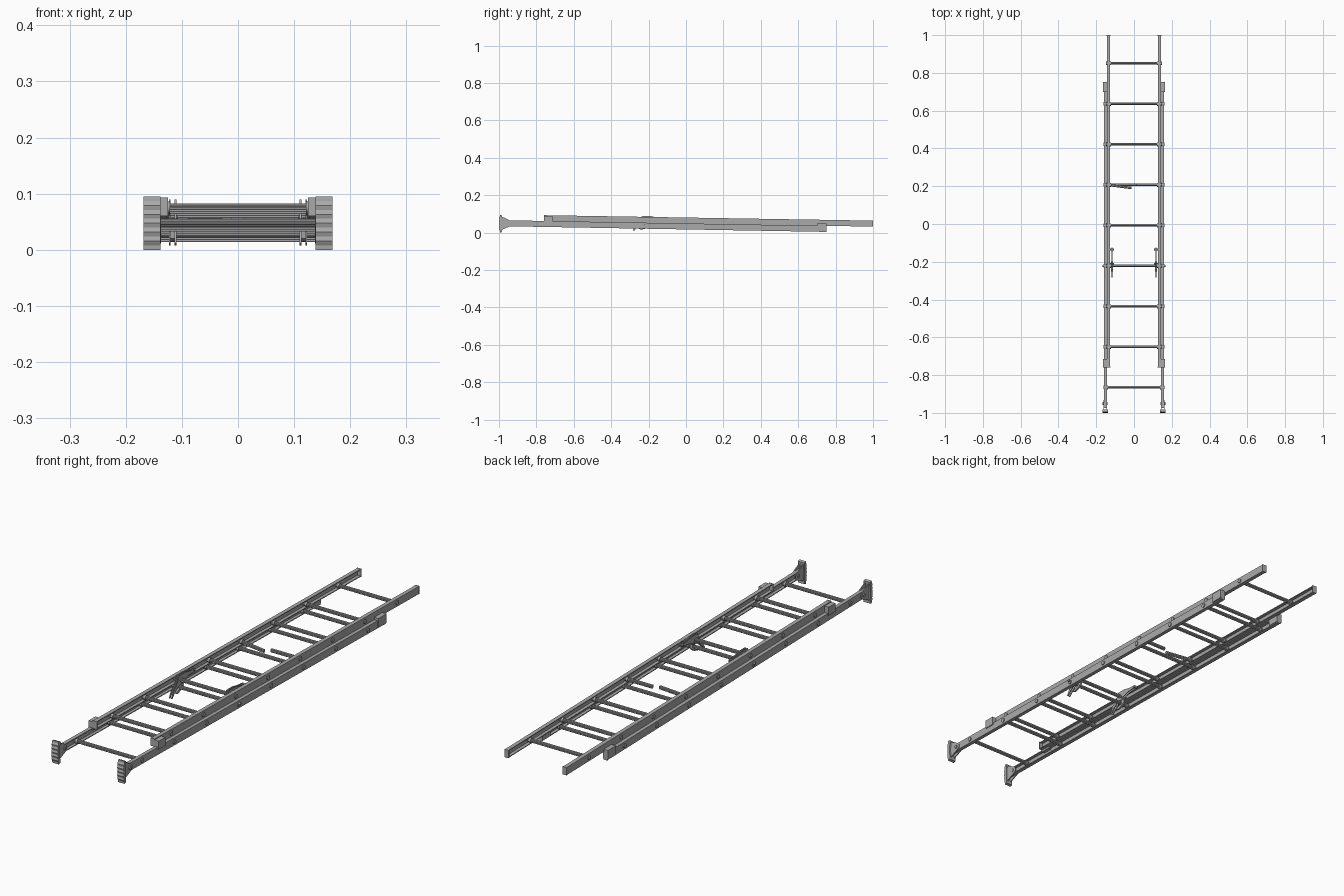
import bpy, bmesh, math
from mathutils import Vector

if "Cube" in bpy.data.objects:
    bpy.data.objects.remove(bpy.data.objects["Cube"])

metal = bpy.data.materials.new("aluminium grey")
metal.diffuse_color = (0.40, 0.40, 0.40, 1)
metal.use_nodes = True
metal.node_tree.nodes["Principled BSDF"].inputs["Base Color"].default_value = metal.diffuse_color


def sweep(name, ring_a, ring_b):
    """Solid between two matching rings of points."""
    bm = bmesh.new()
    a = [bm.verts.new(p) for p in ring_a]
    b = [bm.verts.new(p) for p in ring_b]
    n = len(a)
    for i in range(n):
        j = (i + 1) % n
        bm.faces.new((a[i], a[j], b[j], b[i]))
    bm.faces.new(a)
    bm.faces.new(b)
    bmesh.ops.recalc_face_normals(bm, faces=bm.faces)
    me = bpy.data.meshes.new(name)
    bm.to_mesh(me)
    bm.free()
    me.materials.append(metal)
    ob = bpy.data.objects.new(name, me)
    bpy.context.collection.objects.link(ob)
    return ob


def box(name, x0, x1, y0, y1, z0, z1):
    def ring(y):
        return [(x0, y, z0), (x1, y, z0), (x1, y, z1), (x0, y, z1)]
    return sweep(name, ring(y0), ring(y1))


def side_plate(name, outline, x0, x1):
    """Extrude a (y, z) outline across x."""
    return sweep(name, [(x0, y, z) for y, z in outline], [(x1, y, z) for y, z in outline])


# Centre height of each gently sloping ladder section
def base_z(y):
    return 0.033 - 0.0175 * y


def fly_z(y):
    return 0.0645 - 0.0165 * y


def rail(name, s, x_in, x_out, y0, y1, height):
    """C-channel with its web on the outside."""
    h, t = 0.016, 0.0035
    prof = [(x_in, -h), (x_out, -h), (x_out, h), (x_in, h),
            (x_in, h - t), (x_out - t, h - t), (x_out - t, t - h), (x_in, t - h)]

    def ring(y):
        return [(s * x, y, height(y) + z) for x, z in prof]
    return sweep(name, ring(y0), ring(y1))


def rung(name, p, q):
    """Ribbed round bar with a flattened tread."""
    n = 24

    def ring(c):
        pts = []
        for i in range(n):
            a = 2 * math.pi * i / n
            r = 0.0085 if i % 2 else 0.0072
            pts.append(Vector(c) + Vector((0, 0.8 * r * math.cos(a),
                                           min(r * math.sin(a), 0.0075))))
        return pts
    return sweep(name, ring(p), ring(q))


def disc(name, s, x0, x1, y, z, r):
    def ring(x):
        return [(s * x, y + r * math.cos(k * math.pi / 6), z + r * math.sin(k * math.pi / 6))
                for k in range(12)]
    return sweep(name, ring(x0), ring(x1))


# Rails, rail end caps and shoes on both sides
for s in (-1, 1):
    rail("base_rail", s, 0.143, 0.159, -0.975, 0.75, base_z)
    rail("fly_rail", s, 0.127, 0.144, -0.755, 1.0, fly_z)
    for y in (-0.76, 0.995):
        z = fly_z(y)
        box("fly_end_cap", s * 0.125, s * 0.1445, y, y + 0.005, z - 0.0165, z + 0.0165)
    z = base_z(0.748)
    box("base_end_cap", s * 0.143, s * 0.16, 0.746, 0.752, z - 0.0165, z + 0.0165)

    # Interlock guides joining the two sections
    z = fly_z(-0.74)
    box("bottom_guide", s * 0.141, s * 0.163, -0.76, -0.715, z - 0.024, z + 0.012)
    z = base_z(0.72)
    box("top_guide", s * 0.141, s * 0.164, 0.70, 0.752, z - 0.012, z + 0.027)

    # Corrugated shoe pad
    steps = 24
    front = [(-1.0 + 0.0025 * (1 - math.cos(i / steps * 12 * math.pi)) / 2
              + 0.006 * (2 * i / steps - 1) ** 4, 0.095 * i / steps) for i in range(steps + 1)]
    side_plate("shoe_pad", front + [(-0.983, 0.092), (-0.986, 0.05), (-0.983, 0.003)],
               s * 0.138, s * 0.168)
    # Tapered shoe bracket cheeks and pivot
    cheek = [(-0.986, 0.014), (-0.986, 0.086), (-0.968, 0.078), (-0.945, 0.066),
             (-0.932, 0.055), (-0.932, 0.042), (-0.945, 0.032), (-0.968, 0.022)]
    side_plate("shoe_cheek", cheek, s * 0.158, s * 0.162)
    side_plate("shoe_cheek", cheek, s * 0.142, s * 0.146)
    disc("shoe_pivot", s, 0.139, 0.166, -0.95, 0.049, 0.007)

# Rungs with crimped collars at the rails
pitch = 0.2145
for i in range(8):
    y = -0.865 + pitch * i
    z = base_z(y)
    rung("base_rung", (-0.157, y, z), (0.157, y, z))
    for s in (-1, 1):
        disc("base_rivet", s, 0.157, 0.1625, y, z, 0.009)
        disc("base_collar", s, 0.137, 0.145, y, z, 0.0105)
    y += pitch
    z = fly_z(y)
    if i == 4:
        # One rung is parted and bent near its middle
        rung("parted_rung_left", (-0.142, y, z), (-0.012, y - 0.017, z - 0.003))
        rung("parted_rung_right", (0.01, y, z), (0.142, y, z))
    else:
        rung("fly_rung", (-0.142, y, z), (0.142, y, z))
    for s in (-1, 1):
        disc("fly_rivet", s, 0.142, 0.1475, y, z, 0.009)
        disc("fly_collar", s, 0.121, 0.129, y, z, 0.0105)

# Rung locks: hooked side plates, latch tongue and spring pin
yl = -0.2215
zt, zb = fly_z(yl), base_z(yl)
hook = [(-0.235, 0.090), (-0.195, 0.090), (-0.165, 0.083), (-0.125, 0.080),
        (-0.125, 0.071), (-0.170, 0.068), (-0.205, 0.058), (-0.208, 0.048),
        (-0.225, 0.050), (-0.242, 0.044), (-0.268, 0.022), (-0.278, 0.008),
        (-0.284, 0.012), (-0.268, 0.042), (-0.246, 0.062)]
tongue = [(-0.205, 0.052), (-0.198, 0.036), (-0.215, 0.022), (-0.240, 0.015),
          (-0.252, 0.020), (-0.228, 0.032), (-0.218, 0.046)]
for s in (-1, 1):
    for x in (0.110, 0.120):
        side_plate("lock_plate", hook, s * x, s * (x + 0.003))
    side_plate("lock_latch", tongue, s * 0.113, s * 0.120)
    disc("lock_pin", s, 0.107, 0.127, -0.21, 0.06, 0.004)
    disc("lock_pin", s, 0.107, 0.127, -0.135, 0.076, 0.004)
    disc("lock_bolt", s, 0.157, 0.168, yl, zb + 0.004, 0.005)

# Smooth the round parts, keep folded metal edges crisp
for ob in bpy.context.collection.objects:
    ob.select_set(any(k in ob.name for k in ("rivet", "collar", "pin", "pivot", "bolt")))
    if ob.select_get():
        bpy.context.view_layer.objects.active = ob
bpy.ops.object.shade_smooth_by_angle(angle=math.radians(35))
